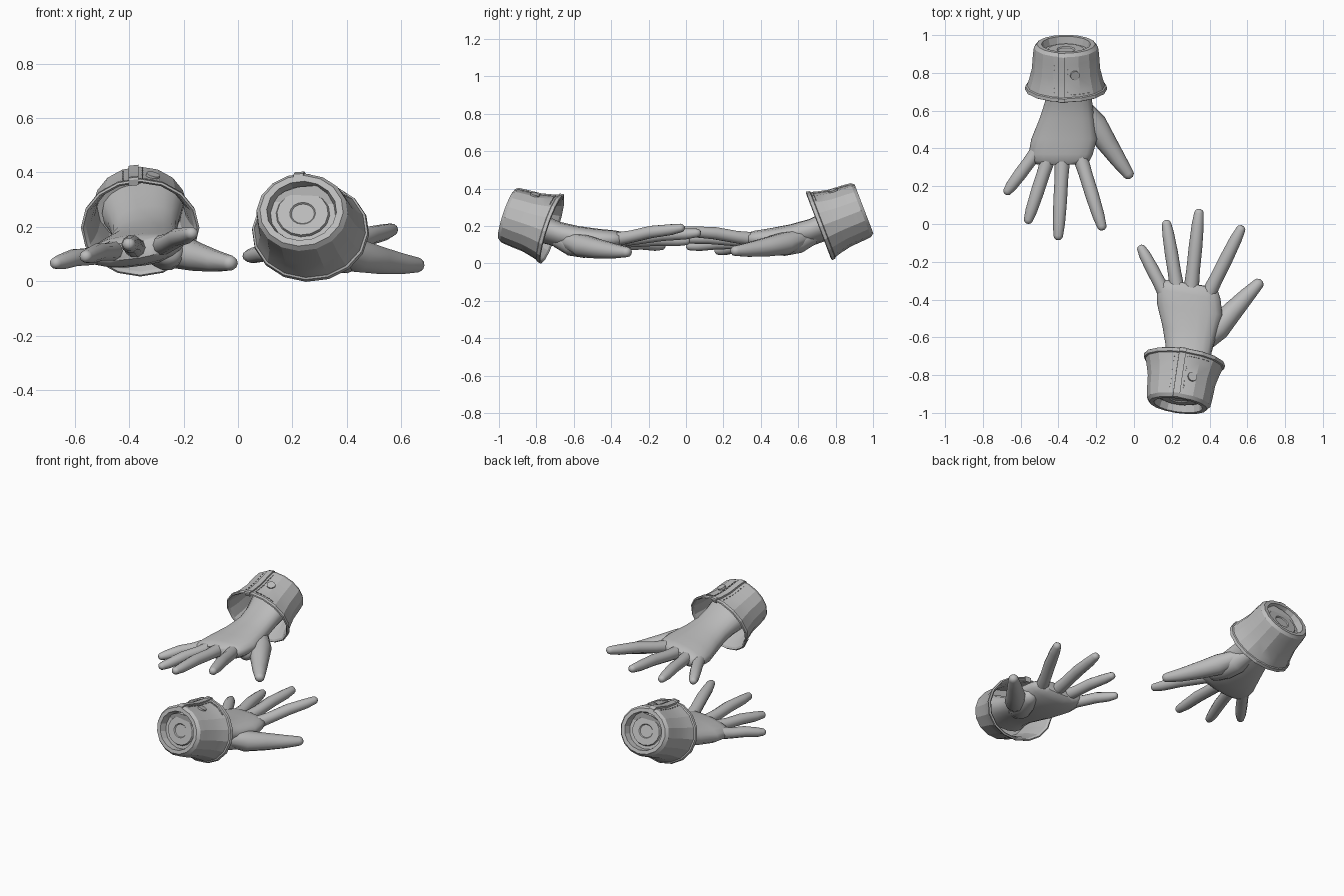
import bpy, bmesh
from math import sin, cos, pi, radians, sqrt, copysign
from mathutils import Vector, Matrix

old = bpy.data.objects.get("Cube")
if old:
    bpy.data.objects.remove(old)

GREY = (0.5, 0.5, 0.5, 1)
grey = bpy.data.materials.new("plain grey")
grey.use_nodes = True
grey.diffuse_color = GREY
grey.node_tree.nodes["Principled BSDF"].inputs["Base Color"].default_value = GREY

# Cuff frame: rim centre, axis towards the closed end, and its upward direction
RIM = Vector((-0.36, -0.71, 0.195))
AXIS = Vector((0, -0.934, 0.358))
UP = Vector((0, 0.358, 0.934))
SQUASH = 0.88
TAIL = RIM + AXIS * 0.25

# Placement of the two hands: one mirrored front to back, one turned and shifted
back_place = Matrix.Scale(-1, 4, (0, 1, 0))
front_place = (Matrix.Translation((0.235, -0.95, 0.256))
               @ Matrix.Rotation(radians(-8.7), 4, 'Z')
               @ Matrix.Rotation(radians(2.5), 4, 'Y')
               @ Matrix.Rotation(radians(3), 4, 'X')
               @ Matrix.Translation(-TAIL))


def loft(bm, rings):
    """Skin a list of point rings and cap both ends."""
    loops = [[bm.verts.new(p) for p in ring] for ring in rings]
    n = len(loops[0])
    for a, b in zip(loops, loops[1:]):
        for i in range(n):
            j = (i + 1) % n
            bm.faces.new((a[i], a[j], b[j], b[i]))
    bm.faces.new(loops[0])
    bm.faces.new(loops[-1])


def finish(name, bm, place, angle):
    bm.transform(place)
    bmesh.ops.recalc_face_normals(bm, faces=bm.faces[:])
    mesh = bpy.data.meshes.new(name)
    bm.to_mesh(mesh)
    bm.free()
    mesh.materials.append(grey)
    ob = bpy.data.objects.new(name, mesh)
    bpy.context.collection.objects.link(ob)
    bpy.ops.object.select_all(action='DESELECT')
    ob.select_set(True)
    bpy.context.view_layer.objects.active = ob
    bpy.ops.object.shade_smooth_by_angle(angle=radians(angle))


def tube(bm, path, sides=10, flat=0.95):
    """Tapered digit through (x, y, z, radius) points with a rounded tip."""
    pts = [Vector(p[:3]) for p in path]
    radii = [p[3] for p in path]
    end = (pts[-1] - pts[-2]).normalized()
    r = radii[-1]
    for along, scale in ((0.5, 0.84), (0.85, 0.4)):
        pts.append(Vector(path[-1][:3]) + end * r * along)
        radii.append(r * scale)
    rings = []
    for i, p in enumerate(pts):
        d = (pts[min(i + 1, len(pts) - 1)] - pts[max(i - 1, 0)]).normalized()
        side = d.cross(Vector((0, 0, 1))).normalized()
        up = side.cross(d)
        rings.append([p + radii[i] * (side * cos(a) + up * sin(a) * flat)
                      for a in (2 * pi * k / sides for k in range(sides))])
    loft(bm, rings)


def finger(base, tip, r):
    """Digit path from inside the palm through the knuckle to the tip."""
    b, t = Vector(base), Vector(tip)
    d = t - b
    mid = b + d * 0.5 + Vector((0, 0, 0.006))
    return [(*(b - d * 0.25), r * 0.95), (*b, r * 1.04), (*(b + d * 0.2), r * 0.95),
            (*mid, r * 0.95), (*(b + d * 0.8), r * 0.84),
            (*(t - d.normalized() * r * 0.5), r * 0.66)]


# Cuff outline as (distance from rim, radius)
OUTER = [(0, 0.21), (0.004, 0.218), (0.022, 0.215), (0.026, 0.207),
         (0.06, 0.196), (0.12, 0.181), (0.2, 0.175), (0.242, 0.17), (0.26, 0.155)]
INNER = [(0.215, 0.1), (0.21, 0.158), (0.12, 0.168), (0.06, 0.181), (0.01, 0.199)]
END = [(0.26, 0.13), (0.22, 0.121), (0.22, 0.1), (0.23, 0.095),
       (0.23, 0.048), (0.224, 0.043)]


def cuff_point(x, t, lift):
    """Point on the upper outside of the cuff."""
    for (t0, r0), (t1, r1) in zip(OUTER, OUTER[1:]):
        if t <= t1:
            r = r0 + (r1 - r0) * (t - t0) / (t1 - t0)
            break
    return RIM + AXIS * t + Vector((x, 0, 0)) + UP * (SQUASH * sqrt(r * r - x * x) + lift)


def strip(bm, x0, x1, ts, low, high):
    loft(bm, [[cuff_point(x0, t, low), cuff_point(x1, t, low),
               cuff_point(x1, t, high), cuff_point(x0, t, high)] for t in ts])


def build_hand(label, place):
    # Cuff shell, hollow towards the hand and recessed at the closed end
    bm = bmesh.new()
    sides = 16
    turn = [2 * pi * k / sides + pi / 2 for k in range(sides)]
    loft(bm, [[RIM + AXIS * t + r * (Vector((cos(a), 0, 0)) + UP * sin(a) * SQUASH)
               for a in turn] for t, r in INNER + OUTER + END])
    finish(label + "_cuff", bm, place, 20)

    # Raised placket over the top of the cuff
    bm = bmesh.new()
    strip(bm, -0.042, -0.006, [p[0] for p in OUTER], -0.015, 0.008)
    finish(label + "_cuff_placket", bm, place, 20)

    # Stitching beside the placket and behind the lip
    bm = bmesh.new()
    for i in range(8):
        t = 0.04 + i * 0.024
        strip(bm, 0.007, 0.011, (t, t + 0.014), -0.005, 0.003)
        strip(bm, -0.064, -0.061, (t, t + 0.008), -0.005, 0.003)
    for i in range(5):
        x = 0.015 + i * 0.024
        strip(bm, x, x + 0.014, (0.035, 0.039), -0.005, 0.003)
    finish(label + "_cuff_stitching", bm, place, 20)

    # Button
    bm = bmesh.new()
    middle = cuff_point(0.047, 0.14, 0)
    normal = (UP + Vector((0.25, 0, 0))).normalized()
    across = AXIS.cross(normal).normalized()
    loft(bm, [[middle + normal * h + 0.025 * (AXIS * cos(a) + across * sin(a)) for a in turn]
              for h in (-0.012, 0.007)])
    finish(label + "_cuff_button", bm, place, 30)

    # Forearm and palm: y, centre x, centre z, half width, half height
    bm = bmesh.new()
    sections = [(-0.9, -0.35, 0.268, 0.15, 0.11), (-0.82, -0.345, 0.236, 0.135, 0.092),
                (-0.74, -0.343, 0.198, 0.122, 0.078),
                (-0.66, -0.345, 0.163, 0.122, 0.072), (-0.56, -0.355, 0.136, 0.144, 0.07),
                (-0.45, -0.37, 0.119, 0.174, 0.065), (-0.37, -0.388, 0.114, 0.17, 0.057),
                (-0.335, -0.39, 0.114, 0.155, 0.048), (-0.315, -0.39, 0.114, 0.125, 0.032)]
    rings = []
    for y, cx, cz, w, h in sections:
        ring = []
        for k in range(18):
            a = 2 * pi * k / 18
            dx = w * copysign(abs(cos(a)) ** 0.85, cos(a))
            dz = h * copysign(abs(sin(a)) ** 0.95, sin(a))
            ring.append((cx + dx, y, cz + dz + 0.12 * dx))
        rings.append(ring)
    loft(bm, rings)
    finish(label + "_palm", bm, place, 50)

    # Mound joining the thumb to the underside of the wrist
    bm = bmesh.new()
    tube(bm, [(-0.31, -0.68, 0.15, 0.05), (-0.285, -0.6, 0.12, 0.07),
              (-0.26, -0.52, 0.105, 0.07), (-0.25, -0.45, 0.103, 0.055)], sides=14)
    finish(label + "_thumb_mound", bm, place, 50)

    # Fingers and thumb
    digits = {
        "little_finger": finger((-0.524, -0.37, 0.096), (-0.68, -0.16, 0.065), 0.036),
        "ring_finger": finger((-0.458, -0.335, 0.112), (-0.565, -0.005, 0.09), 0.037),
        "middle_finger": finger((-0.38, -0.32, 0.124), (-0.402, 0.082, 0.137), 0.038),
        "index_finger": finger((-0.28, -0.34, 0.132), (-0.165, 0.03, 0.178), 0.038),
        "thumb": [(-0.28, -0.63, 0.14, 0.045), (-0.21, -0.53, 0.106, 0.066),
                  (-0.145, -0.43, 0.087, 0.055), (-0.08, -0.335, 0.073, 0.042),
                  (-0.03, -0.265, 0.067, 0.03)],
    }
    for name, path in digits.items():
        bm = bmesh.new()
        tube(bm, path)
        finish(label + "_" + name, bm, place, 50)


build_hand("front_hand", front_place)
build_hand("back_hand", back_place)
